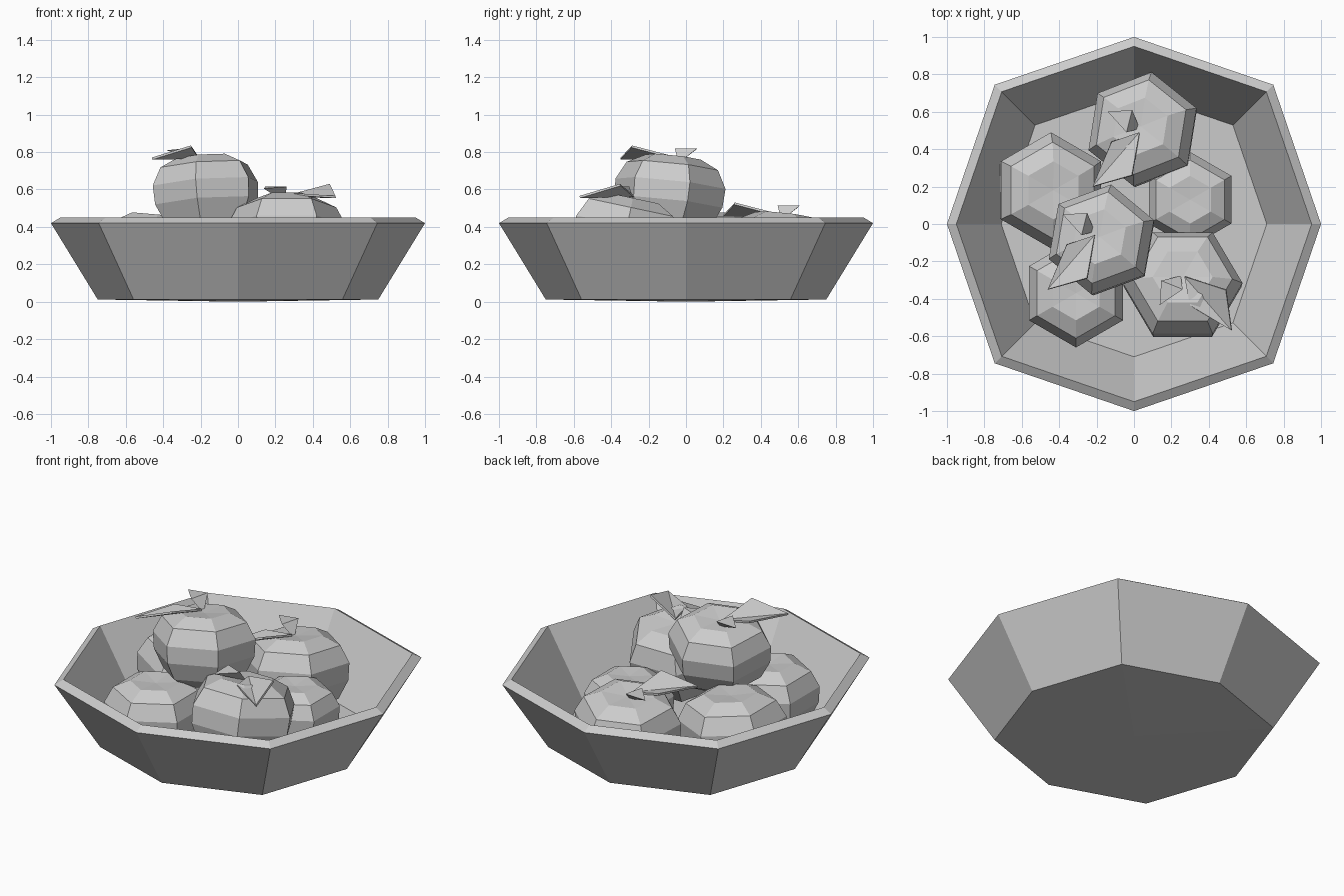
import bpy
import bmesh
from math import cos, sin, pi, radians
from mathutils import Vector, Matrix

cube = bpy.data.objects.get("Cube")
if cube:
    bpy.data.objects.remove(cube)

GREY = (0.6, 0.6, 0.6, 1)
mat = bpy.data.materials.new("light grey")
mat.use_nodes = True
mat.diffuse_color = GREY
mat.node_tree.nodes["Principled BSDF"].inputs["Base Color"].default_value = GREY


def finish(bm, name):
    """Turn a bmesh into a flat shaded object."""
    bmesh.ops.recalc_face_normals(bm, faces=bm.faces)
    mesh = bpy.data.meshes.new(name)
    bm.to_mesh(mesh)
    bm.free()
    mesh.materials.append(mat)
    obj = bpy.data.objects.new(name, mesh)
    bpy.context.collection.objects.link(obj)
    return obj


def loft(bm, rings):
    """Bridge matching rings; a ring of one vertex is a pole."""
    for low, high in zip(rings, rings[1:]):
        n = max(len(low), len(high))
        for i in range(n):
            j = (i + 1) % n
            corners = [low[i % len(low)], low[j % len(low)],
                       high[j % len(high)], high[i % len(high)]]
            bm.faces.new(list(dict.fromkeys(corners)))


# Bowl: an octagon whose diagonal corners reach slightly further out
def octagon(bm, radius, z):
    ring = []
    for i in range(8):
        r = radius * (1.053 if i % 2 else 1)
        ring.append(bm.verts.new((r * cos(i * pi / 4), r * sin(i * pi / 4), z)))
    return ring


bm = bmesh.new()
bowl_profile = [(0.75, 0.012), (1.0, 0.42), (0.95, 0.45), (0.71, 0.05)]
bowl_rings = [octagon(bm, r, z) for r, z in bowl_profile]
base = [bm.verts.new((0, 0, 0))]
floor = [bm.verts.new((0, 0, 0.05))]
loft(bm, [base] + bowl_rings + [floor])
finish(bm, "bowl")

# Fruit: squashed six sided body with a shallow dimple at each end
FRUIT_PROFILE = [(0, -0.66), (0.45, -0.7), (0.8, -0.48), (0.98, -0.12),
                 (1, 0.22), (0.83, 0.54), (0.5, 0.7), (0, 0.66)]


def fruit(name, centre, radius, turn, tilt_x=0, tilt_y=0):
    bm = bmesh.new()
    rings = []
    for r, z in FRUIT_PROFILE:
        sides = 6 if r else 1
        rings.append([bm.verts.new((r * cos(i * pi / 3 + radians(turn)),
                                    r * sin(i * pi / 3 + radians(turn)), z))
                      for i in range(sides)])
    loft(bm, rings)
    place = (Matrix.Translation(centre)
             @ Matrix.Rotation(radians(tilt_x), 4, 'X')
             @ Matrix.Rotation(radians(tilt_y), 4, 'Y')
             @ Matrix.Scale(radius, 4))
    bm.transform(place)
    finish(bm, name)


fruit("left_back_fruit", (-0.45, 0.18, 0.25), 0.31, 90, 0, 5)
fruit("back_fruit", (0.05, 0.5, 0.25), 0.31, 81, -6, -4)
fruit("small_fruit", (0.3, 0.13, 0.19), 0.255, 90)
fruit("top_fruit", (-0.17, -0.09, 0.565), 0.3, 80, -6, -4)
fruit("front_right_fruit", (0.26, -0.33, 0.335), 0.32, 0, -12)
fruit("front_left_fruit", (-0.31, -0.37, 0.215), 0.29, 90)

# Leaves: one folded four cornered blade, and a flared three sided stem
LEAF = [(0, 0, 0), (-0.15, -0.05, 0.01), (-0.25, -0.29, -0.005), (-0.04, -0.23, 0.06)]
STEM = [(0, 0.02, -0.03), (-0.17, 0.11, 0.04), (-0.04, 0.12, 0.05), (-0.07, 0, 0.05)]


def leaf_and_stem(name, base, turn=0):
    place = Matrix.Translation(base) @ Matrix.Rotation(radians(turn), 4, 'Z')
    bm = bmesh.new()
    a, b, c, d = [bm.verts.new(place @ Vector(p)) for p in LEAF]
    bm.faces.new((a, b, c))
    bm.faces.new((a, c, d))
    leaf = finish(bm, name + "_leaf")
    solid = leaf.modifiers.new("thickness", 'SOLIDIFY')
    solid.thickness = 0.012
    solid.offset = 0

    bm = bmesh.new()
    points = [bm.verts.new(place @ Vector(p)) for p in STEM]
    bmesh.ops.convex_hull(bm, input=points)
    finish(bm, name + "_stem")


leaf_and_stem("top_fruit", (-0.21, -0.06, 0.77))
leaf_and_stem("back_fruit", (0.03, 0.49, 0.465))
leaf_and_stem("front_right_fruit", (0.27, -0.28, 0.565), 82)
